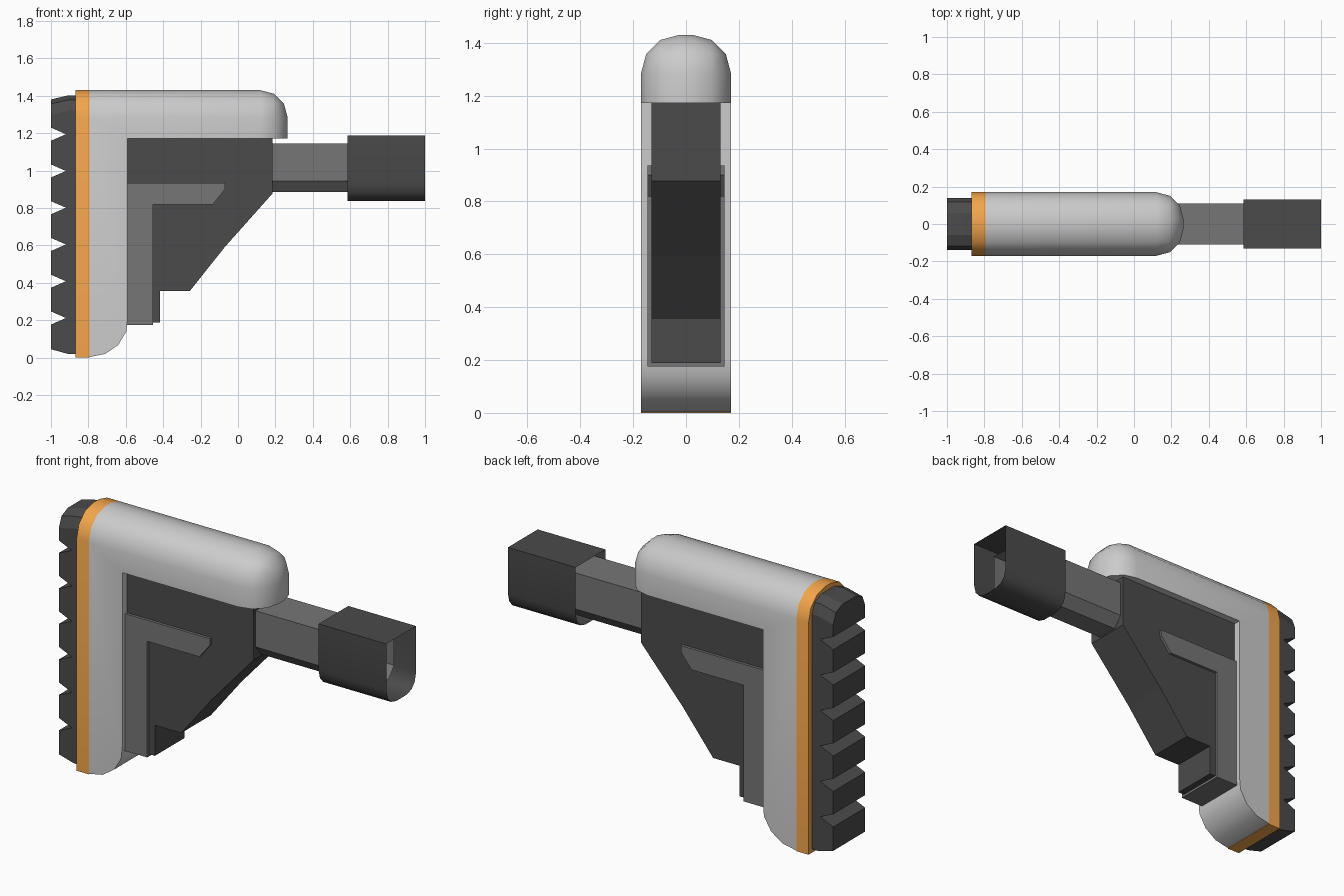
import bpy, bmesh, math

if "Cube" in bpy.data.objects:
    bpy.data.objects.remove(bpy.data.objects["Cube"])


def material(name, rgb):
    m = bpy.data.materials.new(name)
    m.diffuse_color = (*rgb, 1)
    m.use_nodes = True
    m.node_tree.nodes["Principled BSDF"].inputs["Base Color"].default_value = m.diffuse_color
    return m


BLACK = material("black_polymer", (0.07, 0.07, 0.07))
CHARCOAL = material("charcoal", (0.18, 0.18, 0.18))
ORANGE = material("orange", (0.9, 0.38, 0.07))


def prism(name, profile, axis, lo, hi, mat=None, caps=True, bevels=(), smooth=None):
    """Extrude a 2D profile along x (points are y,z) or y (points are x,z)."""
    bm = bmesh.new()
    place = (lambda p, t: (t, p[0], p[1])) if axis == 'x' else (lambda p, t: (p[0], t, p[1]))
    a = [bm.verts.new(place(p, lo)) for p in profile]
    b = [bm.verts.new(place(p, hi)) for p in profile]
    n = len(profile)
    for i in range(n):
        j = (i + 1) % n
        bm.faces.new((a[i], a[j], b[j], b[i]))
    if caps:
        bm.faces.new(a[::-1])
        bm.faces.new(b)
    bmesh.ops.recalc_face_normals(bm, faces=bm.faces)
    for test, offset, segments in bevels:
        edges = [e for e in bm.edges if test(e.verts[0].co, e.verts[1].co)]
        bmesh.ops.bevel(bm, geom=edges, offset=offset, segments=segments,
                        profile=0.5, affect='EDGES')
    me = bpy.data.meshes.new(name)
    bm.to_mesh(me)
    bm.free()
    ob = bpy.data.objects.new(name, me)
    bpy.context.collection.objects.link(ob)
    if mat:
        me.materials.append(mat)
    if smooth:
        bpy.ops.object.select_all(action='DESELECT')
        ob.select_set(True)
        bpy.context.view_layer.objects.active = ob
        bpy.ops.object.shade_smooth_by_angle(angle=math.radians(smooth))
    return ob


def mirrored(half):
    """Complete a (y,z) outline from its +y half."""
    return half + [(-y, z) for y, z in reversed(half)]


# Grey L-shaped shell: rounded cheek rest and upright with a curved heel
def shell_round(p, q):
    along_top = p.z > 1.42 and q.z > 1.42 and not (p.x < -0.79 and q.x < -0.79)
    front_corner = p.x > 0.26 and q.x > 0.26 and abs(p.y - q.y) < 0.01
    return along_top or front_corner


prism("stock_shell",
      [(-0.795, 1.43), (0.265, 1.43), (0.265, 1.172), (-0.59, 1.172), (-0.59, 0.21),
       (-0.597, 0.14), (-0.64, 0.068), (-0.71, 0.02), (-0.795, 0.003)],
      'y', -0.17, 0.17, bevels=[(shell_round, 0.145, 3)], smooth=35)

# Orange spacer plate with an arched top
arch = [(0.17, 0.0), (0.17, 1.285)]
arch += [(0.025 + 0.145 * math.cos(math.radians(d)), 1.285 + 0.145 * math.sin(math.radians(d)))
         for d in (30, 60, 90)]
prism("spacer_plate", mirrored(arch), 'x', -0.87, -0.795, ORANGE, smooth=35)

# Ribbed butt pad with V grooves across its back
pad = [(-0.87, 0.02), (-0.91, 0.02), (-1.0, 0.045)]
for i in range(6):
    z = 0.212 + i * 0.1965
    pad += [(-1.0, z - 0.035), (-0.92, z), (-1.0, z + 0.035)]
pad += [(-1.0, 1.38), (-0.91, 1.402), (-0.87, 1.402)]
prism("butt_pad", pad, 'y', -0.14, 0.14, BLACK,
      bevels=[(lambda p, q: min(p.z, q.z) > 1.37 and abs(p.y - q.y) < 0.01, 0.08, 2)])

# Dark triangular frame under the cheek rest
prism("frame",
      [(-0.6, 1.175), (0.185, 1.175), (0.185, 0.878), (-0.07, 0.592), (-0.257, 0.357),
       (-0.418, 0.357), (-0.418, 0.188), (-0.6, 0.188)],
      'y', -0.13, 0.13, BLACK)

# Raised angled brace showing on both sides
prism("side_brace",
      [(-0.6, 0.935), (-0.07, 0.935), (-0.07, 0.9), (-0.135, 0.818), (-0.455, 0.818),
       (-0.455, 0.175), (-0.6, 0.175)],
      'y', -0.145, 0.145, CHARCOAL)

# Hollow tube with chamfered underside, running into the collar
prism("buffer_tube", mirrored([(0.11, 1.145), (0.11, 0.945), (0.06, 0.885)]),
      'x', 0.18, 0.88, CHARCOAL, caps=False)

# Open collar with a rounded bottom
prism("tube_collar",
      mirrored([(0.13, 1.187), (0.13, 0.93), (0.118, 0.882), (0.09, 0.851), (0.045, 0.838)]),
      'x', 0.585, 1.0, BLACK, caps=False, smooth=35)
